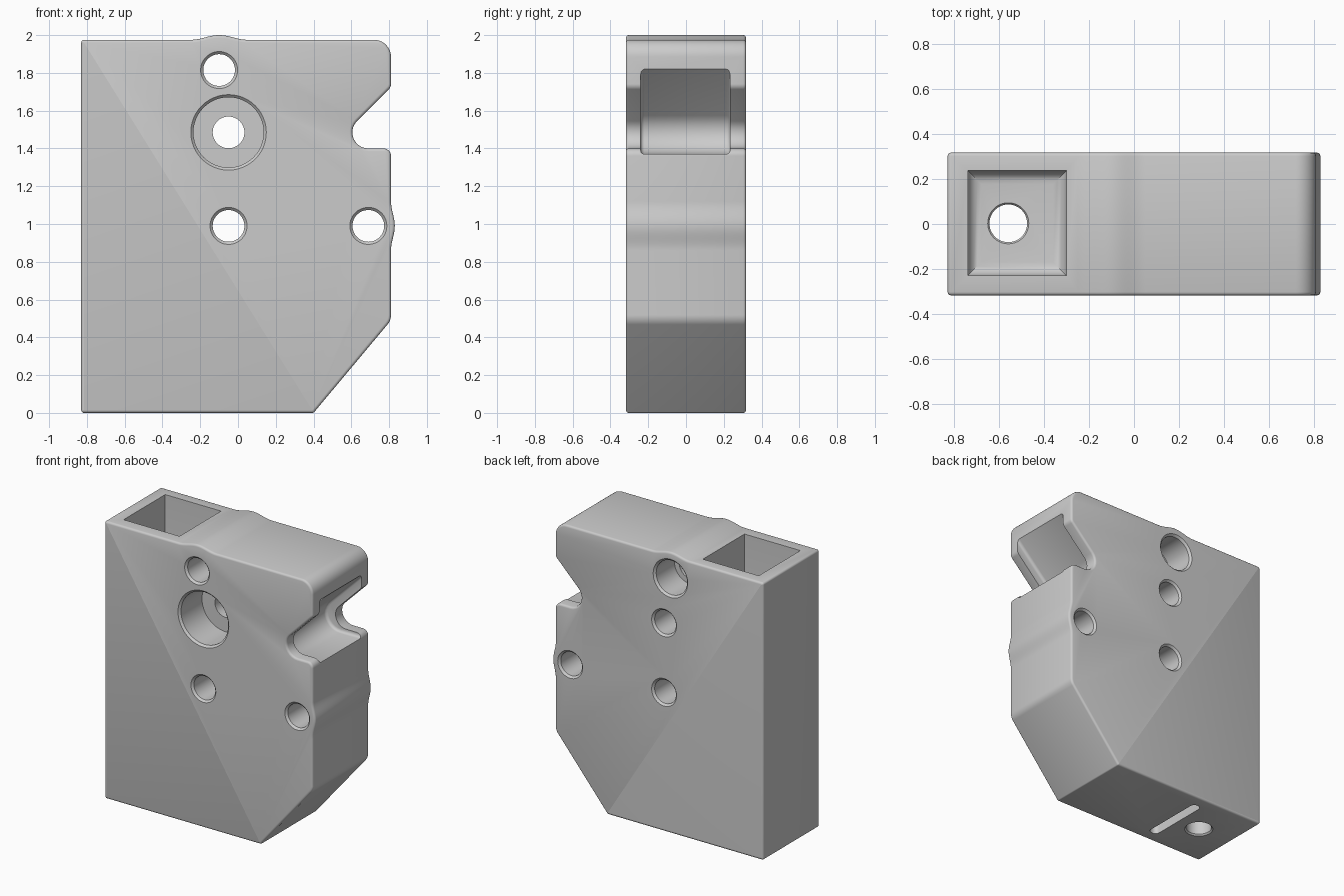
import bpy, bmesh, math
from mathutils import Vector, Matrix

if "Cube" in bpy.data.objects:
    bpy.data.objects.remove(bpy.data.objects["Cube"])

grey = bpy.data.materials.new("plain grey")
grey.diffuse_color = (0.6, 0.6, 0.6, 1)
grey.use_nodes = True
grey.node_tree.nodes["Principled BSDF"].inputs["Base Color"].default_value = grey.diffuse_color


def fillet(corners, steps=10):
    """Round each (x, z, radius) corner of a closed outline."""
    out = []
    n = len(corners)
    for i, (x, z, r) in enumerate(corners):
        p = Vector((x, z))
        if r == 0:
            out.append(p)
            continue
        a = (Vector(corners[i - 1][:2]) - p).normalized()
        b = (Vector(corners[(i + 1) % n][:2]) - p).normalized()
        half = a.angle(b) / 2
        c = p + (a + b).normalized() * (r / math.sin(half))
        t0 = p + a * (r / math.tan(half)) - c
        t1 = p + b * (r / math.tan(half)) - c
        sweep = math.atan2(t0.x * t1.y - t0.y * t1.x, t0.dot(t1))
        for k in range(steps + 1):
            out.append(c + Matrix.Rotation(sweep * k / steps, 2) @ t0)
    return out


def finish(name, bm):
    bmesh.ops.recalc_face_normals(bm, faces=bm.faces[:])
    me = bpy.data.meshes.new(name)
    bm.to_mesh(me)
    bm.free()
    ob = bpy.data.objects.new(name, me)
    bpy.context.collection.objects.link(ob)
    me.materials.append(grey)
    return ob


def extrude(name, outline, y0, y1, rim):
    """Extrude an x-z outline along y and round both rims."""
    bm = bmesh.new()
    face = bm.faces.new([bm.verts.new((p.x, y0, p.y)) for p in outline])
    new = bmesh.ops.extrude_face_region(bm, geom=[face])["geom"]
    bmesh.ops.translate(bm, vec=(0, y1 - y0, 0),
                        verts=[v for v in new if isinstance(v, bmesh.types.BMVert)])
    edges = [e for e in bm.edges if abs(e.verts[0].co.y - e.verts[1].co.y) < 1e-6]
    bmesh.ops.bevel(bm, geom=edges, offset=rim, segments=3, profile=0.5, affect='EDGES')
    return finish(name, bm)


def lathe(name, profile, place, sides=48):
    """Solid of revolution from (radius, height) pairs."""
    bm = bmesh.new()
    rings = [[bm.verts.new((r * math.cos(2 * math.pi * k / sides),
                            r * math.sin(2 * math.pi * k / sides), h))
              for k in range(sides)] for r, h in profile]
    for lo, hi in zip(rings, rings[1:]):
        for k in range(sides):
            j = (k + 1) % sides
            bm.faces.new((lo[k], lo[j], hi[j], hi[k]))
    bm.faces.new(rings[0])
    bm.faces.new(rings[-1])
    bm.transform(place)
    return finish(name, bm)


def box(name, lo, hi, rounding, pick):
    """Box with the edges chosen by pick(midpoint, direction) rounded."""
    lo, hi = Vector(lo), Vector(hi)
    bm = bmesh.new()
    bmesh.ops.create_cube(bm, size=1)
    bm.transform(Matrix.Translation((lo + hi) / 2) @ Matrix.Diagonal((*(hi - lo), 1)))
    edges = [e for e in bm.edges
             if pick((e.verts[0].co + e.verts[1].co) / 2, e.verts[0].co - e.verts[1].co)]
    bmesh.ops.bevel(bm, geom=edges, offset=rounding, segments=5, profile=0.5, affect='EDGES')
    return finish(name, bm)


def bump(at, span, height):
    """Smooth swelling: (position along the edge, rise) pairs."""
    return [(at + span * (k / 10 - 1), height * (0.5 - 0.5 * math.cos(math.pi * k / 10)))
            for k in range(21)]


# Body: slab with notch, slanted corner and swellings beside two holes
outline = [(-0.83, 0, 0.015), (0.4, 0, 0.015), (0.81, 0.49, 0.08)]
outline += [(0.81 + h, z, 0) for z, h in bump(0.99, 0.13, 0.02)]
outline += [(0.81, 1.4, 0.04), (0.485, 1.4, 0.085), (0.81, 1.725, 0.04), (0.81, 1.975, 0.09)]
outline += [(x, 1.975 + h, 0) for x, h in reversed(bump(-0.1, 0.15, 0.025))]
outline += [(-0.83, 1.975, 0.015)]
body = extrude("body", fillet(outline), -0.318, 0.318, 0.015)

cutters = []

# Cross holes, front to back, with softened mouths
F, R, C = 0.318, 0.084, 0.014


def cross_hole(name, x, z, front=R, front_depth=0, back=R, back_depth=0):
    prof = [(front + 2 * C, -F - C), (front, -F + C)]
    if front > R:
        prof += [(front, -F + front_depth), (R, -F + front_depth)]
    if back > R:
        prof += [(R, F - back_depth), (back, F - back_depth)]
    prof += [(back, F - C), (back + 2 * C, F + C)]
    place = Matrix.Translation((x, 0, z)) @ Matrix.Rotation(-math.pi / 2, 4, 'X')
    cutters.append(lathe(name, prof, place))


cross_hole("top_hole", -0.1, 1.815, back=0.122, back_depth=0.22)
cross_hole("recessed_hole", -0.05, 1.485, front=0.186, front_depth=0.25)
cross_hole("middle_hole", -0.05, 0.99)
cross_hole("side_hole", 0.69, 0.99)

# Recess following the notch outline
recess = fillet([(0.36, 1.37, 0.12), (0.95, 1.37, 0), (0.95, 1.96, 0)])
cutters.append(extrude("notch_recess", recess, -0.24, 0.233, 0.02))

# Top pocket with rounded floor, and the bore running down from it
cutters.append(box("top_pocket", (-0.74, -0.23, 1.38), (-0.3, 0.238, 2.1), 0.06,
                   lambda m, d: m.z < 1.4))
cutters.append(lathe("bore", [(R + 0.02, -0.01), (R, 0.01), (R, 1.37), (R + 0.03, 1.41)],
                     Matrix.Translation((-0.56, 0.003, 0))))

# Slot in the underside
cutters.append(box("bottom_slot", (-0.39, -0.235, -0.1), (-0.32, 0.235, 0.15), 0.03,
                   lambda m, d: abs(d.z) > 0.1))

# Cut everything out of the body
bpy.context.view_layer.objects.active = body
for cutter in cutters:
    cutter.hide_render = True
    mod = body.modifiers.new(cutter.name, 'BOOLEAN')
    mod.operation = 'DIFFERENCE'
    mod.solver = 'EXACT'
    mod.object = cutter
    bpy.ops.object.modifier_apply(modifier=mod.name)
    bpy.data.objects.remove(cutter)

bpy.ops.object.select_all(action='DESELECT')
body.select_set(True)
bpy.ops.object.shade_smooth_by_angle(angle=math.radians(35))
